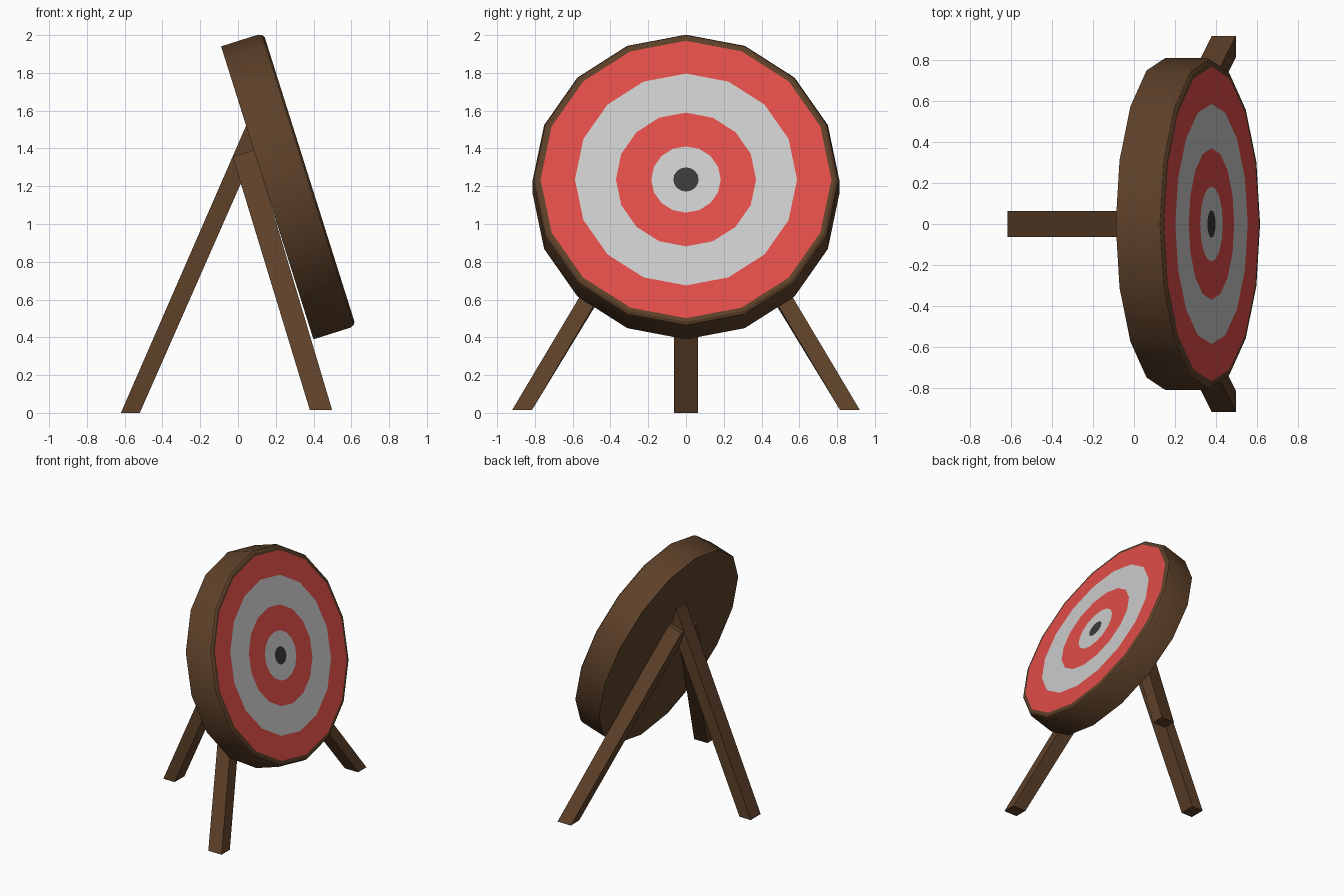
import bpy, bmesh
from math import sin, cos, pi, radians
from mathutils import Matrix

if "Cube" in bpy.data.objects:
    bpy.data.objects.remove(bpy.data.objects["Cube"])


def material(name, rgb):
    m = bpy.data.materials.new(name)
    m.diffuse_color = (*rgb, 1)
    m.use_nodes = True
    m.node_tree.nodes["Principled BSDF"].inputs["Base Color"].default_value = m.diffuse_color
    return m


wood = material("wood", (0.11, 0.052, 0.022))
red = material("red_paint", (0.75, 0.075, 0.065))
white = material("white_paint", (0.55, 0.55, 0.55))
black = material("black_paint", (0.04, 0.04, 0.04))


def finish(name, bm, mats):
    bmesh.ops.recalc_face_normals(bm, faces=bm.faces[:])
    mesh = bpy.data.meshes.new(name)
    bm.to_mesh(mesh)
    bm.free()
    for m in mats:
        mesh.materials.append(m)
    ob = bpy.data.objects.new(name, mesh)
    bpy.context.collection.objects.link(ob)
    return ob


# Target disc: 16-sided lathe; (radius, height, material of the band that follows)
SIDES = 16
profile = [(0.813, 0, 0), (0.813, 0.205, 0), (0.805, 0.225, 0), (0.79, 0.235, 0),
           (0.77, 0.235, 1), (0.588, 0.235, 2), (0.371, 0.235, 1),
           (0.184, 0.235, 2), (0.067, 0.235, 3)]
bm = bmesh.new()
rings = [[bm.verts.new((r * cos(2 * pi * i / SIDES), r * sin(2 * pi * i / SIDES), h))
          for i in range(SIDES)] for r, h, _ in profile]
for a, b, p in zip(rings, rings[1:], profile):
    for i in range(SIDES):
        j = (i + 1) % SIDES
        bm.faces.new((a[i], a[j], b[j], b[i])).material_index = p[2]
bm.faces.new(rings[0][::-1])
bm.faces.new(rings[-1]).material_index = 3
disc = finish("target_disc", bm, [wood, red, white, black])
disc.matrix_world = (Matrix.Translation((0.155, 0, 1.165))
                     @ Matrix.Rotation(radians(72.5), 4, 'Y'))
bpy.context.view_layer.objects.active = disc
disc.select_set(True)
bpy.ops.object.shade_smooth_by_angle(angle=radians(30))


# Legs: square beams between a foot outline and a top outline
def beam(name, foot, top):
    bm = bmesh.new()
    a = [bm.verts.new(p) for p in foot]
    b = [bm.verts.new(p) for p in top]
    bm.faces.new(a)
    bm.faces.new(b)
    for i in range(4):
        j = (i + 1) % 4
        bm.faces.new((a[i], a[j], b[j], b[i]))
    return finish(name, bm, [wood])


def section(back, front, y0, y1):
    (xb, zb), (xf, zf) = back, front
    return [(xb, y0, zb), (xf, y0, zf), (xf, y1, zf), (xb, y1, zb)]


# Front legs lie against the disc back and meet at the middle
for side, s in (("left", -1), ("right", 1)):
    beam("front_leg_" + side,
         section((0.38, 0.016), (0.498, 0.016), s * 0.815, s * 0.92),
         section((-0.028, 1.356), (0.088, 1.392), 0, s * 0.1))

# Rear leg props the disc from behind
beam("rear_leg",
     section((-0.62, 0), (-0.52, 0), -0.063, 0.063),
     section((0.047, 1.53), (0.09, 1.385), -0.063, 0.063))
